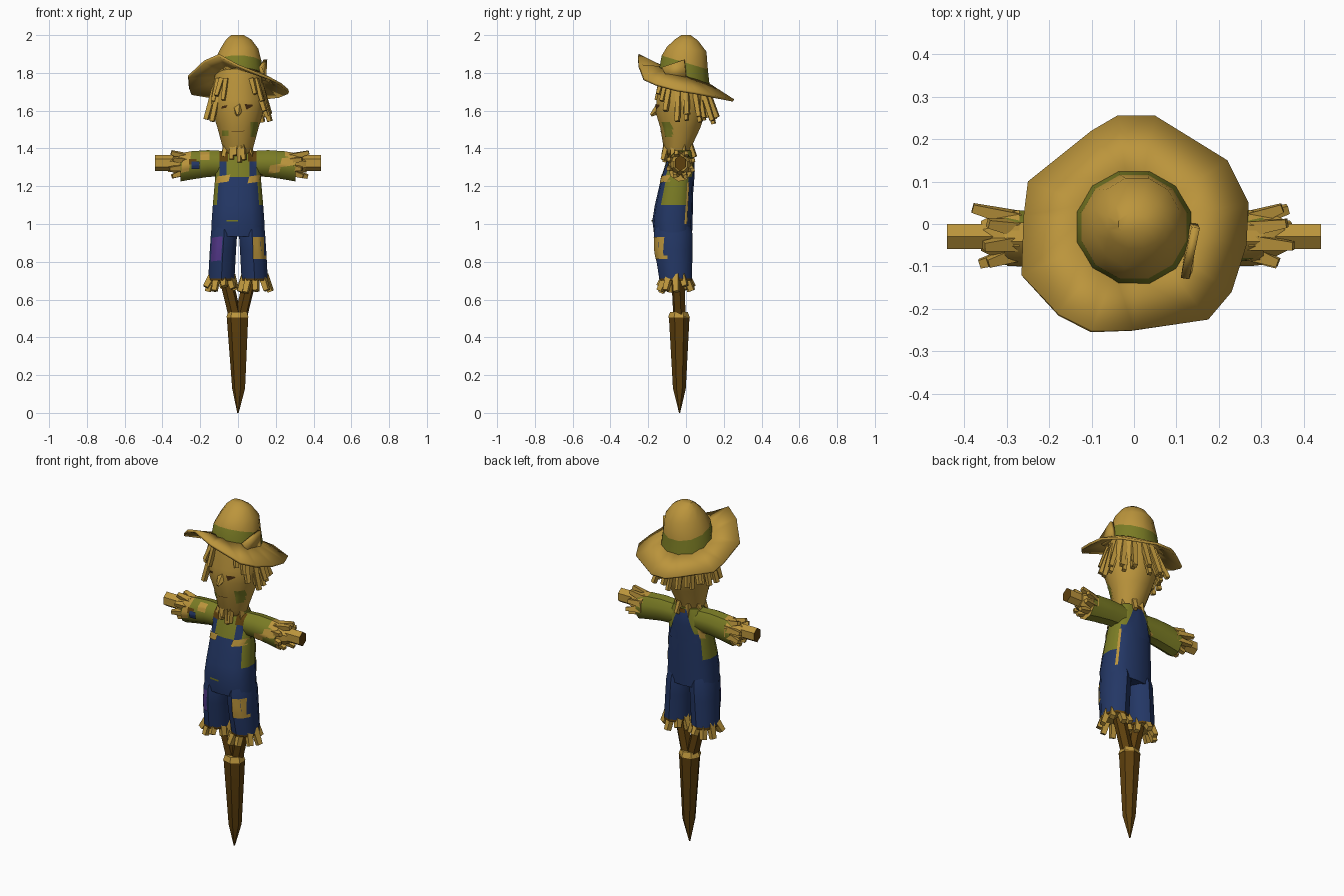
import bpy, bmesh, math, random
from mathutils import Vector as V
from mathutils.bvhtree import BVHTree

if "Cube" in bpy.data.objects:
    bpy.data.objects.remove(bpy.data.objects["Cube"])

random.seed(4)
COL = {"straw": (0.50, 0.30, 0.045), "olive_cloth": (0.195, 0.20, 0.018), "blue_denim": (0.017, 0.038, 0.13),
       "brown_wood": (0.11, 0.05, 0.004), "purple_cloth": (0.09, 0.04, 0.26), "dark_stitch": (0.06, 0.025, 0.005)}
MATS = {}
for k, c in COL.items():
    MATS[k] = bpy.data.materials.new(k)
    MATS[k].diffuse_color = (*c, 1)


def finish(name, bm, mats, rule=None, smooth=40):
    """Turn a bmesh into an object; rule(centre, normal) picks the material index."""
    bmesh.ops.recalc_face_normals(bm, faces=bm.faces)
    bm.normal_update()
    if rule:
        for f in bm.faces:
            f.material_index = rule(f.calc_center_median(), f.normal)
    me = bpy.data.meshes.new(name)
    bm.to_mesh(me)
    bm.free()
    ob = bpy.data.objects.new(name, me)
    bpy.context.collection.objects.link(ob)
    for m in mats:
        me.materials.append(MATS[m])
    bpy.ops.object.select_all(action='DESELECT')
    ob.select_set(True)
    bpy.context.view_layer.objects.active = ob
    bpy.ops.object.shade_smooth_by_angle(angle=math.radians(smooth))
    return ob


def loft(bm, rings, n, power=1.0):
    """Skin rings given as (centre, u axis, v axis) and cap both ends; power < 1 squares the section."""
    def sq(t):
        return math.copysign(abs(t) ** power, t)
    loops = []
    for c, u, v in rings:
        loops.append([bm.verts.new(V(c) + V(u) * sq(math.cos(a)) + V(v) * sq(math.sin(a)))
                      for a in [2 * math.pi * (i + 0.5) / n for i in range(n)]])
    for a, b in zip(loops, loops[1:]):
        for i in range(n):
            j = (i + 1) % n
            bm.faces.new((a[i], a[j], b[j], b[i]))
    bm.faces.new(loops[0])
    bm.faces.new(loops[-1])


def up(cx, y0, y1, z, rx, slope=0):
    """Horizontal ring from y0 to y1, optionally tilted."""
    r = (y1 - y0) / 2
    return ((cx, (y0 + y1) / 2, z), (rx, 0, 0), (0, r, slope * r))


def rod(bm, a, b, r0, r1, n=4):
    a, b = V(a), V(b)
    d = (b - a).normalized()
    u = d.cross(V((0.3, 0.9, 0.2))).normalized()
    v = d.cross(u)
    loft(bm, [(a, u * r0, v * r0), (b, u * r1, v * r1)], n)


def fringe(bm, cx, cy, r0, r1, z0, z1, angles, thick=0.016, jit=0.02):
    """Straw stalks around a vertical axis."""
    for d in angles:
        a = math.radians(d + random.uniform(-5, 5))
        r = r1 + random.uniform(-jit, jit) / 2
        z = z1 + random.uniform(-jit, jit)
        rod(bm, (cx + r0 * math.cos(a), cy + r0 * math.sin(a), z0),
            (cx + r * math.cos(a), cy + r * math.sin(a), z), thick, thick * 0.8)


def patch(name, targets, corners, mat, side=-1, off=0.004, n=6):
    """Thin cloth piece: a four-cornered (x, z) grid pressed onto the targets from front or back."""
    dg = bpy.context.evaluated_depsgraph_get()
    trees = [BVHTree.FromObject(t, dg) for t in targets]
    bm, grid = bmesh.new(), {}
    a, b, c, d = [V(p) for p in corners]
    for i in range(n + 1):
        for j in range(n + 1):
            p = a.lerp(b, i / n).lerp(d.lerp(c, i / n), j / n)
            hits = [t.ray_cast(V((p.x, side, p.y)), V((0, -side, 0)))[0] for t in trees]
            ys = [h.y for h in hits if h]
            if ys:
                y = (min(ys) if side < 0 else max(ys)) + side * off
                grid[i, j] = bm.verts.new((p.x, y, p.y))
    for i in range(n):
        for j in range(n):
            q = [grid.get(k) for k in ((i, j), (i + 1, j), (i + 1, j + 1), (i, j + 1))]
            if all(q):
                bm.faces.new(q)
    return finish(name, bm, [mat])


# Stake with pointed tip
bm = bmesh.new()
loft(bm, [up(0, -.037, -.031, 0, .004), up(.005, -.07, .0, .13, .036), up(0, -.092, .02, .51, .06)], 7)
finish("stake", bm, ["brown_wood"])
bm = bmesh.new()
loft(bm, [up(0, -.097, .022, .505, .062), up(0, -.085, .01, .535, .052)], 7)
finish("stake_tie", bm, ["straw"])

# Forked sticks from the stake into the trouser legs
bm = bmesh.new()
for s in (-1, 1):
    rod(bm, (s * .018, -.035, .52), (s * .075, -.045, .76), .034, .036, 6)
finish("forked_sticks", bm, ["brown_wood"])

# Trouser legs with frayed hems and straw fringes
legs = []
for s, tag in ((-1, "left"), (1, "right")):
    bm = bmesh.new()
    loft(bm, [up(s * .088, -.14, .032, .70, .073), up(s * .088, -.142, .032, .712, .073),
              up(s * .08, -.165, .034, .86, .073), up(s * .074, -.17, .034, .95, .073),
              up(s * .07, -.155, .015, 1.02, .06)], 10)
    legs.append(finish("trouser_leg_" + tag, bm, ["blue_denim", "straw", "brown_wood"],
                       lambda c, n: 1 if n.z < -.5 else 2 * int(c.z < .71)))
    bm = bmesh.new()
    fringe(bm, s * .088, -.053, .052, .085, .73, .655, range(0, 360, 40), .024)
    finish("leg_straw_" + tag, bm, ["straw"])

# Torso: denim front and back, shirt at the sides and shoulders
bm = bmesh.new()
loft(bm, [up(0, -.168, .032, .935, .146), up(0, -.178, .035, 1.02, .142), up(0, -.165, .037, 1.1, .136),
          up(0, -.13, .04, 1.25, .123), up(0, -.105, .04, 1.33, .113), up(0, -.085, .03, 1.39, .083)], 14, .8)
torso = finish("torso", bm, ["blue_denim", "olive_cloth"],
               lambda c, n: int(c.z > 1.25 or (c.z > 1.1 and abs(n.x) > .75)))

# Cross pole, sleeves, and straw hands
bm = bmesh.new()
loft(bm, [((x, -.03, 1.322), (0, .034, 0), (0, 0, .042)) for x in (-.44, -.1, .1, .44)], 6)
finish("cross_pole", bm, ["straw", "brown_wood"], lambda c, n: int(abs(n.x) > .8))
sleeves = []
for s, tag in ((-1, "left"), (1, "right")):
    bm = bmesh.new()
    loft(bm, [((s * x, -.03, z), (0, ry, 0), (0, 0, rz)) for x, z, ry, rz in
              ((.03, 1.32, .06, .065), (.16, 1.32, .063, .072), (.25, 1.31, .066, .076), (.305, 1.30, .066, .076))], 9)
    sleeves.append(finish("sleeve_" + tag, bm, ["olive_cloth", "straw"],
                          lambda c, n: int(abs(n.x) > .8 or (abs(c.x) > .25 and n.z > .6))))
    bm = bmesh.new()
    loft(bm, [((s * x, -.028, 1.315), (0, r, 0), (0, 0, r)) for x, r in ((.27, .066), (.33, .054), (.36, .038))], 8)
    for i in range(8):
        a = math.radians(i * 45 + 20)
        k = .365 + random.uniform(-.03, .015)
        rod(bm, (s * .27, -.028 + .04 * math.cos(a), 1.315 + .04 * math.sin(a)),
            (s * k, -.028 + .07 * math.cos(a), 1.315 + .068 * math.sin(a)), .026, .014)
    finish("straw_hand_" + tag, bm, ["straw"])

# Sack head and nose
bm = bmesh.new()
loft(bm, [up(0, -.10, .02, 1.37, .07), up(0, -.122, .032, 1.41, .085), up(0, -.14, .08, 1.51, .113),
          up(0, -.165, .108, 1.59, .138), up(0, -.16, .11, 1.66, .147), up(0, -.135, .11, 1.785, .125, -.34)], 12)
head = finish("head", bm, ["straw"])
bm = bmesh.new()
rod(bm, (.0, -.13, 1.62), (.0, -.186, 1.575), .035, .008, 5)
finish("nose", bm, ["straw"])

# Collar straw under the chin
bm = bmesh.new()
fringe(bm, 0, -.04, .065, .082, 1.42, 1.345, list(range(-20, 201, 44)) + [245, 262, 278, 295], .018)
finish("collar_straw", bm, ["straw"])

# Straw hair in two rows, open over the face
bm = bmesh.new()
fringe(bm, 0, -.02, .115, .18, 1.75, 1.57, range(-30, 215, 22), .02, .03)
fringe(bm, 0, -.02, .11, .155, 1.72, 1.54, range(-15, 200, 24), .018, .03)
fringe(bm, 0, -.02, .125, .165, 1.77, 1.67, (-45, -58, -122, -135, -150), .017)
finish("hair", bm, ["straw"])

# Hat crown with band
bm = bmesh.new()
loft(bm, [up(0, -.145, .13, 1.78, .14, -.36), up(0, -.133, .12, 1.855, .128, -.3),
          up(.007, -.105, .112, 1.925, .104, -.12), up(.004, -.06, .065, 1.975, .07, -.05),
          up(-.003, -.025, .025, 2.0, .035)], 12)
finish("hat_crown", bm, ["straw", "olive_cloth"],
       lambda c, n: int(c.z < 1.86 - .33 * c.y and abs(n.z) < .7))

# Floppy brim, raised at the front and drooping behind
edge = [(.05, .255, 1.66), (.22, .15, 1.68), (.27, .05, 1.70), (.265, -.05, 1.715), (.23, -.16, 1.745),
        (.175, -.225, 1.775), (0, -.25, 1.845), (-.10, -.25, 1.90), (-.18, -.21, 1.865), (-.265, -.12, 1.785),
        (-.26, .02, 1.72), (-.25, .10, 1.695), (-.10, .22, 1.67), (-.04, .255, 1.66)]
bm = bmesh.new()
outer = [bm.verts.new(p) for p in edge]
inner = []
for x, y, z in edge:
    k = .122 / math.hypot(x, y)
    inner.append(bm.verts.new((x * k, y * k, 1.79 - .36 * y * k)))
for i in range(len(edge)):
    j = (i + 1) % len(edge)
    bm.faces.new((outer[i], outer[j], inner[j], inner[i]))
brim = finish("hat_brim", bm, ["straw"])
brim.modifiers.new("thickness", 'SOLIDIFY').thickness = 0.014

# Folded tuft tucked in the band
bm = bmesh.new()
bm.faces.new([bm.verts.new(p) for p in ((.13, -.13, 1.83), (.155, -.01, 1.87), (.15, .0, 1.78), (.145, -.09, 1.76))])
finish("band_tuft", bm, ["straw"]).modifiers.new("thickness", 'SOLIDIFY').thickness = 0.02


def box(x0, x1, z0, z1, skew=0.0):
    return [(x0, z0), (x1, z0 + skew), (x1 + skew, z1), (x0 + skew, z1 - skew)]


# Shoulder straps, back panel and sewn patches
top = [torso] + sleeves
for s, tag in ((-1, "left"), (1, "right")):
    patch("strap_" + tag, top, box(s * .08 - .018, s * .08 + .018, 1.24, 1.33), "blue_denim")
    patch("strap_end_" + tag, top, box(s * .075 - .022, s * .075 + .022, 1.33, 1.385), "brown_wood")
    patch("bib_corner_" + tag, top, box(s * .085 - .035, s * .085 + .035, 1.215, 1.262, .01), "straw", off=.007)
patch("back_panel", top, [(-.095, 1.2), (.095, 1.2), (.025, 1.385), (-.025, 1.385)], "blue_denim", side=1)
patch("back_panel_tip", top, box(-.02, .02, 1.365, 1.388), "brown_wood", side=1, off=.008)
patch("back_trim", [torso], [(.116, 1.0), (.125, 1.0), (.108, 1.22), (.1, 1.22)], "straw", side=1)
patch("back_shirt_patch", top, box(-.13, -.10, 1.22, 1.28, .01), "straw", side=1)
patch("knee_patch_left", legs, box(-.155, -.09, .80, .935, .008), "purple_cloth")
patch("knee_patch_right", legs, box(.08, .15, .815, .93), "straw")
patch("sleeve_patch_left", sleeves, box(-.302, -.26, 1.27, 1.365, .01), "straw")
patch("sleeve_mark_left", sleeves, box(-.245, -.205, 1.29, 1.33), "blue_denim", off=.008)
patch("sleeve_mark_rim_left", sleeves, box(-.26, -.22, 1.315, 1.345), "brown_wood", off=.006)
patch("sleeve_top_patch_left", sleeves, box(-.20, -.15, 1.34, 1.38), "straw")
patch("sleeve_patch_right", sleeves, box(.22, .30, 1.30, 1.36, .012), "straw")
patch("sleeve_low_patch_right", sleeves, box(.16, .22, 1.265, 1.32, .01), "straw")
patch("pocket_line", [torso], box(-.06, .0, 1.012, 1.022), "olive_cloth")

# Face: eyes, mouth and cheek patch
patch("eye_left", [head], box(-.09, -.062, 1.61, 1.63, .006), "dark_stitch")
patch("eye_right", [head], [(.045, 1.605), (.08, 1.625), (.075, 1.632), (.035, 1.635)], "dark_stitch")
patch("mouth", [head], box(-.035, .03, 1.487, 1.494, .004), "dark_stitch")
patch("cheek_patch", [head], box(.065, .105, 1.46, 1.54), "olive_cloth")
patch("chin_patch", [head], box(-.085, -.05, 1.465, 1.495), "olive_cloth")

for m in bpy.data.materials:
    if m.users and not m.is_grease_pencil:
        m.use_nodes = True
        m.node_tree.nodes["Principled BSDF"].inputs["Base Color"].default_value = m.diffuse_color
